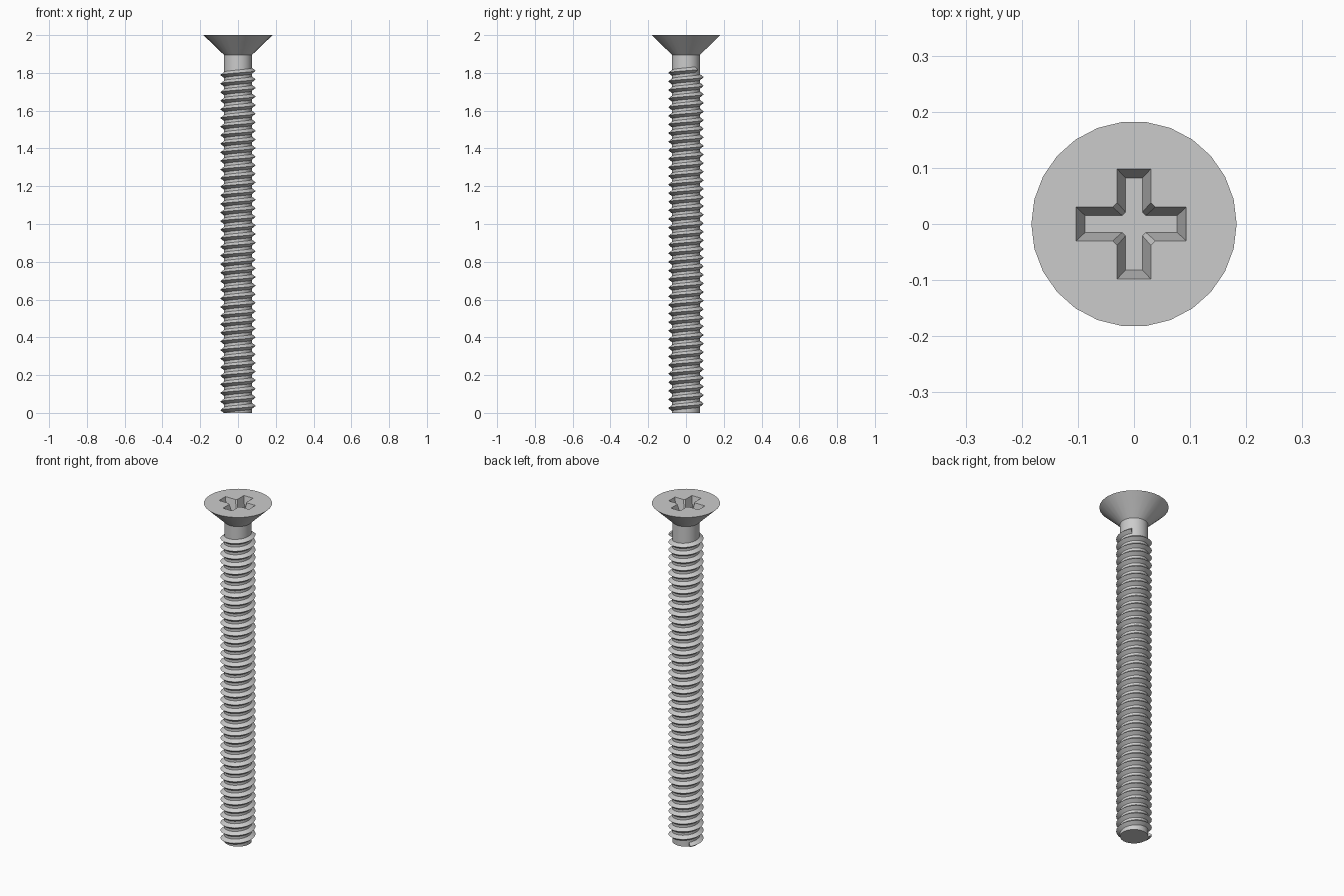
import bpy
import bmesh
from math import cos, sin, pi, radians

SIDES = 26
HEAD_R, SHAFT_R, CREST_R = 0.183, 0.074, 0.094
HEAD_Z, TOP_Z, FLOOR_Z = 1.895, 2.0, 1.93
PITCH, TOOTH = 0.0455, 0.017       # thread rise per turn, half width of its base

if "Cube" in bpy.data.objects:
    bpy.data.objects.remove(bpy.data.objects["Cube"], do_unlink=True)

steel = bpy.data.materials.new("grey_steel")
steel.use_nodes = True
GREY = (0.6, 0.6, 0.6, 1)
steel.diffuse_color = GREY
steel.node_tree.nodes["Principled BSDF"].inputs["Base Color"].default_value = GREY


def finish(name, bm, recalc=True):
    if recalc:
        bmesh.ops.recalc_face_normals(bm, faces=bm.faces)
    mesh = bpy.data.meshes.new(name)
    bm.to_mesh(mesh)
    bm.free()
    mesh.materials.append(steel)
    obj = bpy.data.objects.new(name, mesh)
    bpy.context.collection.objects.link(obj)
    bpy.ops.object.select_all(action='DESELECT')
    obj.select_set(True)
    bpy.context.view_layer.objects.active = obj
    bpy.ops.object.shade_smooth_by_angle(angle=radians(30))
    return obj


def loop(bm, points, z):
    return [bm.verts.new((x, y, z)) for x, y in points]


def bridge(bm, a, b):
    for i in range(len(a)):
        j = (i + 1) % len(a)
        bm.faces.new((a[i], a[j], b[j], b[i]))


def circle(r):
    return [(r * cos(2 * pi * i / SIDES), r * sin(2 * pi * i / SIDES)) for i in range(SIDES)]


def cross(reach, half, chamfer, shift=-0.005):
    # one quarter of the outline, turned four times
    quarter = [(reach, -half), (reach, half), (half + chamfer, half), (half, half + chamfer)]
    points = []
    for k in range(4):
        c, s = round(cos(k * pi / 2)), round(sin(k * pi / 2))
        points += [(x * c - y * s + shift * abs(c), x * s + y * c) for x, y in quarter]
    return points


# Countersunk head with a tapered cross recess
bm = bmesh.new()
under = loop(bm, circle(SHAFT_R), HEAD_Z)
rim = loop(bm, circle(HEAD_R), TOP_Z)
mouth = loop(bm, cross(0.098, 0.030, 0.008, 0), TOP_Z)
floor = loop(bm, cross(0.082, 0.015, 0.006, 0), FLOOR_Z)
for v in mouth + floor:
    v.co.x -= 0.005 * min(1, abs(v.co.x) / 0.08) if abs(v.co.x) > 0.05 else 0
bridge(bm, under, rim)
bridge(bm, mouth, floor)
bm.faces.new(floor)
bm.faces.new(under)
edges = [bm.edges.get((ring[i - 1], ring[i])) for ring in (rim, mouth) for i in range(len(ring))]
bmesh.ops.triangle_fill(bm, edges=edges, use_beauty=True, normal=(0, 0, 1))
finish("countersunk_head", bm)

# Plain shaft
bm = bmesh.new()
low, high = loop(bm, circle(SHAFT_R), 0), loop(bm, circle(SHAFT_R), HEAD_Z)
bridge(bm, low, high)
bm.faces.new(low)
bm.faces.new(high)
finish("shaft", bm)

# Right-hand helical thread with a sharp crest, trimmed flat at the tip
bm = bmesh.new()
root = SHAFT_R - 0.002
profile = [(root, -TOOTH), (CREST_R, 0), (root, TOOTH)]
first = -SIDES // 2 - 3
steps = int(1.80 / PITCH) * SIDES + SIDES // 8 - first
sections = []
for i in range(first, first + steps + 1):
    a = 2 * pi * i / SIDES
    z = 0.037 + PITCH * i / SIDES
    sections.append([bm.verts.new((r * cos(a), r * sin(a), z + dz)) for r, dz in profile])
for a, b in zip(sections, sections[1:]):
    bridge(bm, a, b)
bm.faces.new(sections[0])
bm.faces.new(sections[-1])
bmesh.ops.recalc_face_normals(bm, faces=bm.faces)
cut = bmesh.ops.bisect_plane(bm, geom=bm.verts[:] + bm.edges[:] + bm.faces[:],
                             plane_co=(0, 0, 0), plane_no=(0, 0, -1), clear_outer=True)
rim_edges = [e for e in cut["geom_cut"] if isinstance(e, bmesh.types.BMEdge)]
bmesh.ops.triangle_fill(bm, edges=rim_edges, use_beauty=True, normal=(0, 0, -1))
finish("thread", bm)
